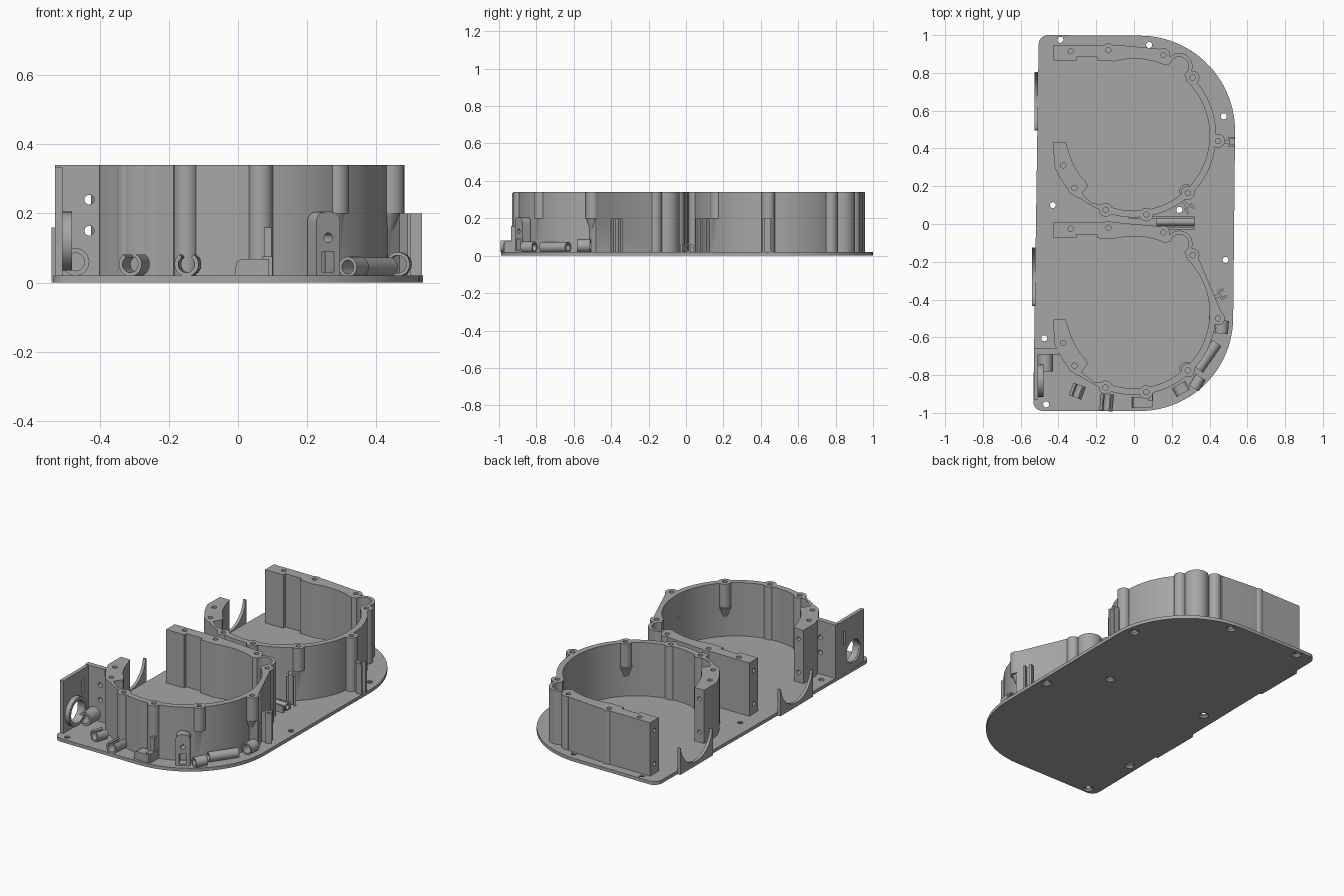
import bpy, bmesh
from math import radians, cos, sin, pi
from mathutils import Matrix, Vector

if "Cube" in bpy.data.objects:
    bpy.data.objects.remove(bpy.data.objects["Cube"])

grey = bpy.data.materials.new("mid_grey")
grey.use_nodes = True
GREY = (0.38, 0.38, 0.38, 1)
grey.diffuse_color = GREY
grey.node_tree.nodes["Principled BSDF"].inputs["Base Color"].default_value = GREY
FLOOR, TOP = 0.02, 0.34


def arc(r, a, b, cx=0, cy=0, n=16):
    angles = [radians(a + (b - a) * i / n) for i in range(n + 1)]
    return [(cx + r * cos(t), cy + r * sin(t)) for t in angles]


def finish(name, bm):
    bmesh.ops.recalc_face_normals(bm, faces=bm.faces)
    mesh = bpy.data.meshes.new(name)
    bm.to_mesh(mesh)
    bm.free()
    mesh.materials.append(grey)
    ob = bpy.data.objects.new(name, mesh)
    bpy.context.collection.objects.link(ob)
    return ob


def prism(bm, pts, z0, z1, mat=Matrix()):
    """Extrude an outline from z0 to z1, then place it."""
    low = [bm.verts.new(mat @ Vector((x, y, z0))) for x, y in pts]
    high = [bm.verts.new(mat @ Vector((x, y, z1))) for x, y in pts]
    bm.faces.new(low[::-1])
    bm.faces.new(high)
    for i in range(len(pts)):
        j = (i + 1) % len(pts)
        bm.faces.new((low[i], low[j], high[j], high[i]))


def rod(bm, x, y, z0, z1, r0, r1=None, mat=Matrix()):
    place = mat @ Matrix.Translation((x, y, (z0 + z1) / 2))
    bmesh.ops.create_cone(bm, cap_ends=True, segments=24, radius1=r0,
                          radius2=r0 if r1 is None else r1, depth=z1 - z0, matrix=place)


def box(bm, x0, x1, y0, y1, z0, z1, mat=Matrix()):
    prism(bm, [(x0, y0), (x1, y0), (x1, y1), (x0, y1)], z0, z1, mat)


def combine(ob, bm, operation):
    tool = finish("cutter", bm)
    mod = ob.modifiers.new(operation, "BOOLEAN")
    mod.operation, mod.solver, mod.object = operation, "EXACT", tool
    mod.use_self = True
    bpy.context.view_layer.objects.active = ob
    bpy.ops.object.modifier_apply(modifier=mod.name)
    bpy.data.objects.remove(tool)


def smooth(ob):
    bpy.ops.object.select_all(action="DESELECT")
    ob.select_set(True)
    bpy.context.view_layer.objects.active = ob
    bpy.ops.object.shade_smooth_by_angle(angle=radians(30))


def along(x, y, z, heading):
    """Frame whose local z runs level along a heading and local y points up."""
    h = radians(heading)
    d, up = Vector((cos(h), sin(h), 0)), Vector((0, 0, 1))
    m = Matrix((up.cross(d), up, d)).transposed().to_4x4()
    m.translation = (x, y, z)
    return m


# Base plate with countersunk screw holes
outline = (arc(0.05, 270, 180, -0.483, -0.94, 6) + arc(0.05, 180, 90, -0.455, 0.95, 6)
           + arc(0.505, 90, 0, 0.03, 0.492, 28) + arc(0.495, 0, -90, 0.03, -0.495, 28))
bm = bmesh.new()
prism(bm, outline, 0, FLOOR)
base = finish("base_plate", bm)
bm = bmesh.new()
for x, y in [(-.39, .975), (.08, .948), (.475, .57), (.24, .075),
             (-.43, .1), (.485, -.19), (-.475, -.605), (-.465, -.955)]:
    rod(bm, x, y, -0.005, 0.03, 0.016)
combine(base, bm, "DIFFERENCE")
bm = bmesh.new()
for x, y in [(-.39, .965), (.08, .948), (.475, .57), (.24, .075),
             (-.43, .1), (.485, -.19), (-.475, -.605), (-.465, -.955)]:
    rod(bm, x, y, -0.001, 0.012, 0.03, 0.015)
combine(base, bm, "DIFFERENCE")
smooth(base)

# Two open ring housings with screw bosses
BOSSES = [(-.335, .445), (-.135, .45), (.155, .425), (.31, .305), (.445, -.03),
          (.285, -.305), (.065, -.42), (-.15, -.395), (-.315, -.28), (-.375, -.16)]


def housing(name, cy, straight, raised):
    shift = Matrix.Translation((0, cy, 0))
    pts = [(-.425, .395), (-.425, .477), (-.08, .477), (.13, .458)]
    pts += arc(.07, 140, -40, .24, .365)
    pts += [(.335, .305), (.468, -.01)] if straight else arc(.435, 42, -3)
    pts += arc(.435, -6, -128, n=32) + arc(.452, -134, -160, n=8)
    pts += [(-.425, -.035), (-.362, -.035)] + arc(.355, 197, 224, n=8)
    pts += [(-.245, -.27), (-.275, -.31), (-.272, -.345), (-.24, -.365), (-.19, -.37)]
    pts += arc(.4, -112, 42, n=40) + arc(.05, -60, 165, .24, .365)
    pts += arc(.405, 66, 105) + [(-.195, .395), (-.195, .415), (-.305, .415), (-.305, .395)]
    bm = bmesh.new()
    prism(bm, pts, FLOOR, TOP, shift)
    ob = finish(name, bm)
    # Some bosses stop short of the floor with a tapered underside
    bm = bmesh.new()
    for i, (x, y) in enumerate(BOSSES):
        if i == 0:
            continue
        z0 = 0.2 if i in raised else FLOOR
        rod(bm, x, y, z0, TOP, .036, mat=shift)
        if i in raised:
            rod(bm, x * .97, y * .97, z0 - .06, z0 + .001, .012, .036, mat=shift)
    combine(ob, bm, "UNION")
    bm = bmesh.new()
    for x, y in BOSSES:
        rod(bm, x, y, .22, TOP + .01, .014, mat=shift)
    for z in (.08, .28):
        rod(bm, 0, 0, -.01, .05, .012, mat=along(-.425, cy + .436, z, 0))
        rod(bm, 0, 0, -.01, .05, .012, mat=along(-.393, cy - .035, z, -90))
    combine(ob, bm, "DIFFERENCE")
    smooth(ob)


housing("rear_housing", .47, False, (5,))
housing("front_housing", -.47, True, (4, 5))

# Socket bracket at the front right corner
bm = bmesh.new()
box(bm, -.53, -.508, -.93, -.66, FLOOR, TOP - .005)
box(bm, -.53, -.4, -.69, -.66, FLOOR, TOP)
bracket = finish("socket_bracket", bm)
bm = bmesh.new()
rod(bm, 0, 0, -.03, .06, .068, mat=along(-.52, -.83, .12, 0))
box(bm, -.55, -.49, -.755, -.735, .19, .27)
for z in (.15, .24):
    rod(bm, 0, 0, -.05, .05, .014, mat=along(-.43, -.675, z, 90))
combine(bracket, bm, "DIFFERENCE")
smooth(bracket)


def tube(name, x, y, z, heading, length, r, hole, gap=0):
    """Level tube, or a C shaped clip if a gap angle is given."""
    bm = bmesh.new()
    m = along(x, y, z, heading)
    n, h = 24, length / 2
    steps = [radians(90 + gap / 2 + (360 - gap) * i / n) for i in range(n + 1)]
    loops = [[bm.verts.new(m @ Vector((q * cos(t), q * sin(t), s)))
              for q, s in ((r, -h), (r, h), (hole, h), (hole, -h))] for t in steps]
    for a, b in zip(loops, loops[1:]):
        for k in range(4):
            bm.faces.new((a[k], a[k - 1], b[k - 1], b[k]))
    if gap:
        bm.faces.new(loops[0])
        bm.faces.new(loops[-1])
    else:
        bmesh.ops.remove_doubles(bm, verts=bm.verts, dist=1e-5)
    smooth(finish(name, bm))


tube("socket_ring", -.5, -.83, .12, 0, .04, .085, .066)
tube("bracket_tube", -.47, -.735, .06, 90, .09, .04, .026)
tube("cable_clip_a", -.3, -.885, .053, 70, .07, .035, .024, 70)
tube("cable_clip_b", -.145, -.945, .053, 85, .09, .035, .024, 70)
tube("cable_tube", .39, -.7, .045, 55, .17, .028, .018)
tube("cable_clip_c", .335, -.84, .045, 60, .07, .03, .02)
tube("edge_ring", .465, -.545, .053, 85, .07, .035, .026)
tube("centre_tube", .22, .012, .042, 0, .2, .022, .014)

# Saddle cradles on the flat edge
for name, y, x in (("rear_cradle", .65, -.517), ("front_cradle", -.28, -.53)):
    pts = [(-.155, 0), (-.155, .16)] + arc(.15, 186, 354, 0, .175, 24) + [(.155, .16), (.155, 0)]
    bm = bmesh.new()
    prism(bm, pts, -.009, .009, along(x, y, 0, 0))
    smooth(finish(name, bm))

# Post with an eyelet and a slot, on the curved front edge
bm = bmesh.new()
post_at = along(.255, -.885, 0, -60)
prism(bm, [(-.04, FLOOR), (.04, FLOOR)] + arc(.03, 0, 180, .01, .175, 10)[:6]
      + arc(.03, 90, 180, -.01, .175, 6), -.04, .012, post_at)
post = finish("eyelet_post", bm)
bm = bmesh.new()
rod(bm, 0, .13, -.1, .1, .014, mat=post_at)
box(bm, -.02, .02, .03, .09, -.1, .1, post_at)
combine(post, bm, "DIFFERENCE")
smooth(post)

# Low guide block with a fin on the front edge
bm = bmesh.new()
prism(bm, [(-.04, FLOOR), (.06, FLOOR), (.06, .068), (-.02, .068), (-.035, .06)],
      -.03, .03, along(.03, -.945, 0, -90))
box(bm, .07, .1, -.97, -.89, FLOOR, .075)
box(bm, .075, .097, -.935, -.89, FLOOR, .16)
finish("guide_block", bm)

# Forked cable hooks on the housing walls
for name, x, y, heading in (("rear_hook", .47, .435, 0), ("centre_hook", .265, .115, -50),
                            ("front_hook", .425, -.39, 25)):
    m = Matrix.Translation((x, y, 0)) @ Matrix.Rotation(radians(heading), 4, "Z")
    bm = bmesh.new()
    box(bm, -.02, .035, -.009, .009, FLOOR, .2, m)
    for s in (-1, 1):
        box(bm, .028, .062, s * .02 - .006, s * .02 + .006, FLOOR, .2, m)
    box(bm, .028, .038, -.026, .026, FLOOR, .2, m)
    finish(name, bm)

# Strips linking the two housings
bm = bmesh.new()
box(bm, -.03, .32, .028, .04, FLOOR, .06)
box(bm, .18, .32, -.03, -.018, FLOOR, .06)
finish("centre_strips", bm)
